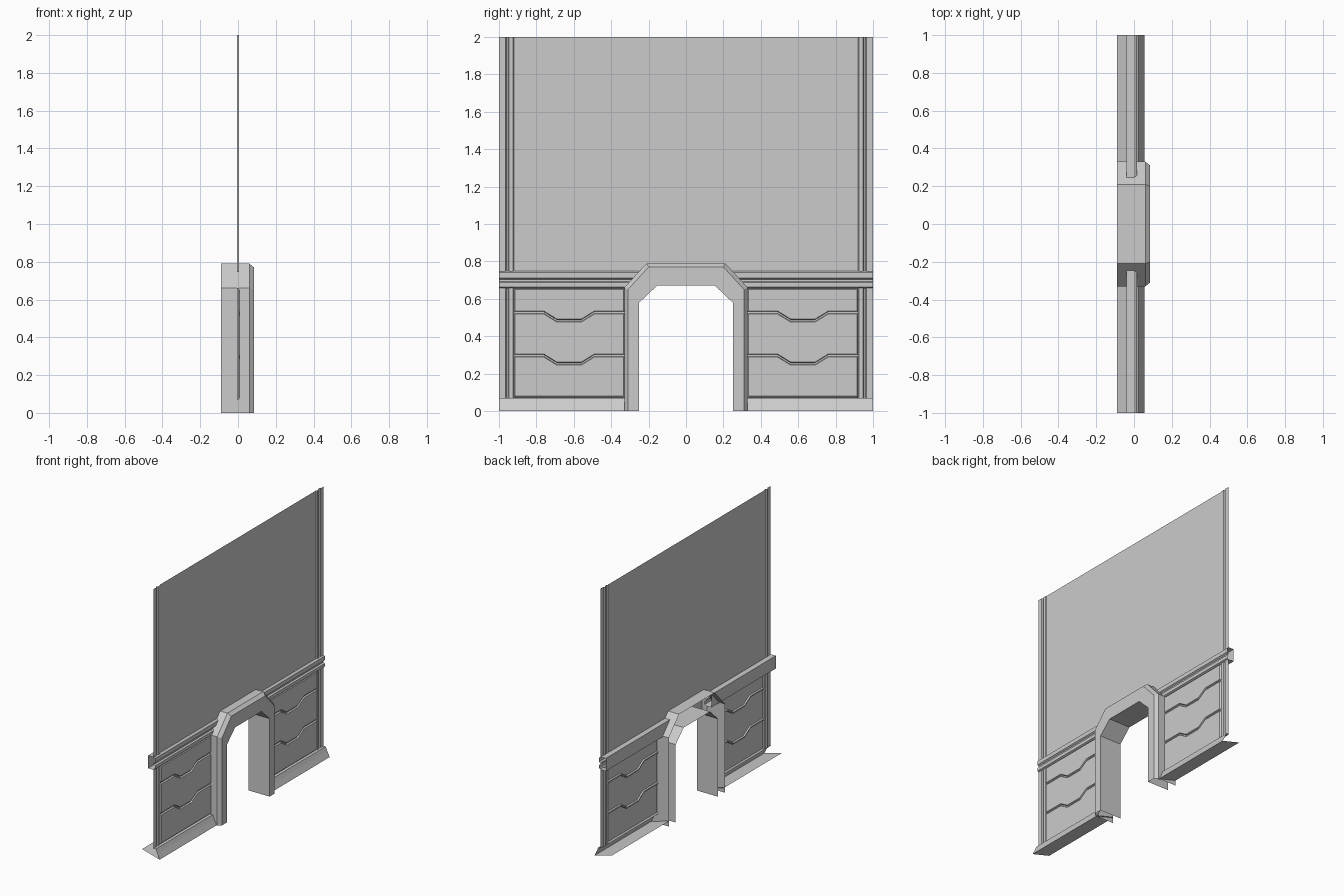
import bpy, bmesh

if "Cube" in bpy.data.objects:
    bpy.data.objects.remove(bpy.data.objects["Cube"])


def loft(name, strips):
    """Open sheet surface through successive equal-length rows of points."""
    bm = bmesh.new()
    for rows in strips:
        grid = [[bm.verts.new(p) for p in row] for row in rows]
        for a, b in zip(grid, grid[1:]):
            for i in range(len(a) - 1):
                bm.faces.new((a[i], a[i + 1], b[i + 1], b[i]))
    bmesh.ops.recalc_face_normals(bm, faces=bm.faces[:])
    # front-facing sheets look towards +x
    if sum(f.normal.x * f.calc_area() for f in bm.faces) < 0:
        bmesh.ops.reverse_faces(bm, faces=bm.faces[:])
    mesh = bpy.data.meshes.new(name)
    bm.to_mesh(mesh)
    bm.free()
    ob = bpy.data.objects.new(name, mesh)
    bpy.context.collection.objects.link(ob)
    return ob


def along_y(name, profile, y0, y1):
    """Sweep an (x, z) profile along y."""
    return loft(name, [[[(x, y, z) for x, z in profile] for y in (y0, y1)]])


# Plain upper wall
along_y("upper_wall", [(0, 0.74), (0, 2)], -0.92, 0.92)

# Moulded horizontal rail, skirting and ribbed corner strips, mirrored in y
rail = [(0, 0.655), (-0.04, 0.655), (-0.04, 0.75), (0, 0.75), (0.015, 0.74),
        (0.015, 0.71), (0.004, 0.703), (0.004, 0.693), (0.015, 0.686),
        (0.015, 0.662), (0, 0.655)]
skirting = [(0, 0.07), (0.022, 0.07), (0.035, 0.04), (0.055, 0), (-0.09, 0.04)]
ribs = [(0.005, 1), (0.005, 0.965), (-0.004, 0.96), (-0.004, 0.952),
        (0.005, 0.947), (0.005, 0.925), (0, 0.92)]

# Lower panels: y stations, then (z, dip, x) curves from top to bottom
stations = [0.325, 0.333, 0.49, 0.56, 0.69, 0.76, 0.913, 0.92]
curves = [(0.655, 0, 0), (0.649, 0, 0.01)]
for z in (0.535, 0.305):
    curves += [(z, 1, 0.01), (z - 0.004, 1, 0), (z - 0.013, 1, 0), (z - 0.017, 1, 0.01)]
curves += [(0.08, 0, 0.01), (0.07, 0, 0)]


def panel_row(z, dip, x, s):
    return [(0 if i in (0, 7) else x, s * y, z - (0.043 if dip and i in (3, 4) else 0))
            for i, y in enumerate(stations)]


for side, s in (("left", -1), ("right", 1)):
    along_y(side + "_rail", rail, s * 0.24, s)
    along_y(side + "_skirting", skirting, s * 0.32, s)
    loft(side + "_corner_strip",
         [[[(x, s * y, z) for x, y in ribs] for z in span]
          for span in ((0.07, 0.66), (0.745, 2))])
    loft(side + "_notched_panels", [[panel_row(*c, s) for c in curves]])

# Arch surround: half outlines (y, z) for outer, chamfered and inner edges
outer = [(0.33, 0), (0.33, 0.66), (0.21, 0.79)]
chamfer = [(0.31, 0), (0.31, 0.65), (0.20, 0.77)]
inner = [(0.25, 0), (0.25, 0.58), (0.155, 0.67)]


def arch_row(x, half):
    full = half + [(-y, z) for y, z in reversed(half)]
    return [(x, y, z) for y, z in full]


loft("arch_surround", [[arch_row(-0.09, outer), arch_row(0.06, outer),
                        arch_row(0.085, chamfer), arch_row(0.085, inner),
                        arch_row(-0.09, inner)]])
